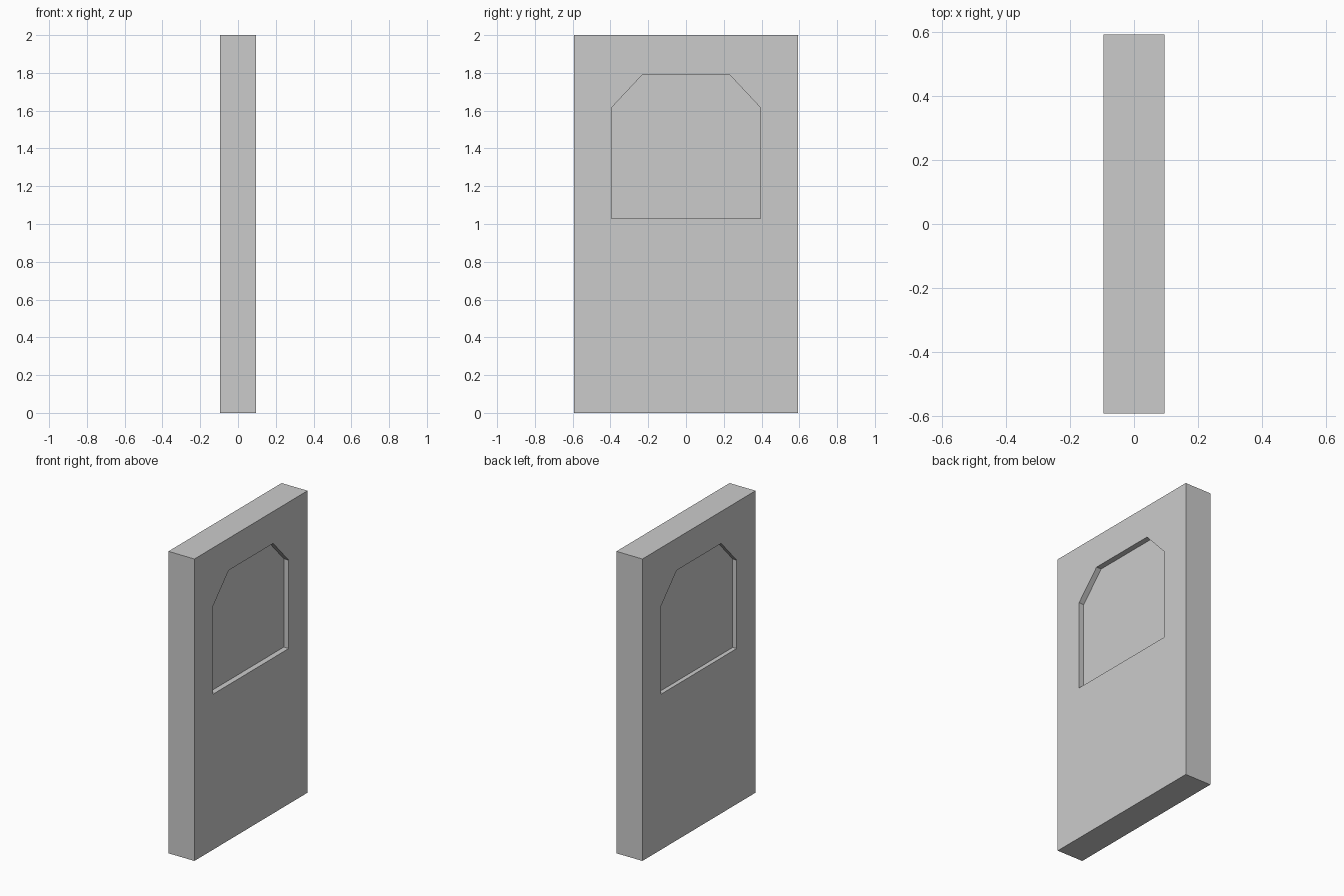
import bpy, bmesh

if "Cube" in bpy.data.objects:
    bpy.data.objects.remove(bpy.data.objects["Cube"])

HALF_T, HALF_W, HEIGHT = 0.095, 0.592, 2.0


def prism(name, profile, x0, x1):
    """Extrude a (y, z) outline along x from x0 to x1."""
    bm = bmesh.new()
    face = bm.faces.new([bm.verts.new((x0, y, z)) for y, z in profile])
    ext = bmesh.ops.extrude_face_region(bm, geom=[face], use_keep_orig=True)
    verts = [g for g in ext["geom"] if isinstance(g, bmesh.types.BMVert)]
    bmesh.ops.translate(bm, verts=verts, vec=(x1 - x0, 0, 0))
    bmesh.ops.recalc_face_normals(bm, faces=bm.faces[:])
    mesh = bpy.data.meshes.new(name)
    bm.to_mesh(mesh)
    bm.free()
    obj = bpy.data.objects.new(name, mesh)
    bpy.context.collection.objects.link(obj)
    return obj


# Door slab
door = prism("door_slab", [(-HALF_W, 0), (HALF_W, 0), (HALF_W, HEIGHT), (-HALF_W, HEIGHT)],
             -HALF_T, HALF_T)

# Window recess outline with clipped upper corners
right = [(0.395, 1.03), (0.395, 1.615), (0.233, 1.788)]
outline = right + [(-y, z) for y, z in reversed(right)]

# Shallow recess on each face
for side, sign, depth in (("right", 1, 0.036), ("left", -1, 0.029)):
    cutter = prism(f"window_recess_cutter_{side}", outline,
                   sign * (HALF_T - depth), sign * (HALF_T + 0.1))
    cutter.hide_render = True
    cutter.hide_viewport = True
    cutter.display_type = 'WIRE'
    mod = door.modifiers.new(f"recess_{side}", 'BOOLEAN')
    mod.operation = 'DIFFERENCE'
    mod.solver = 'EXACT'
    mod.object = cutter
